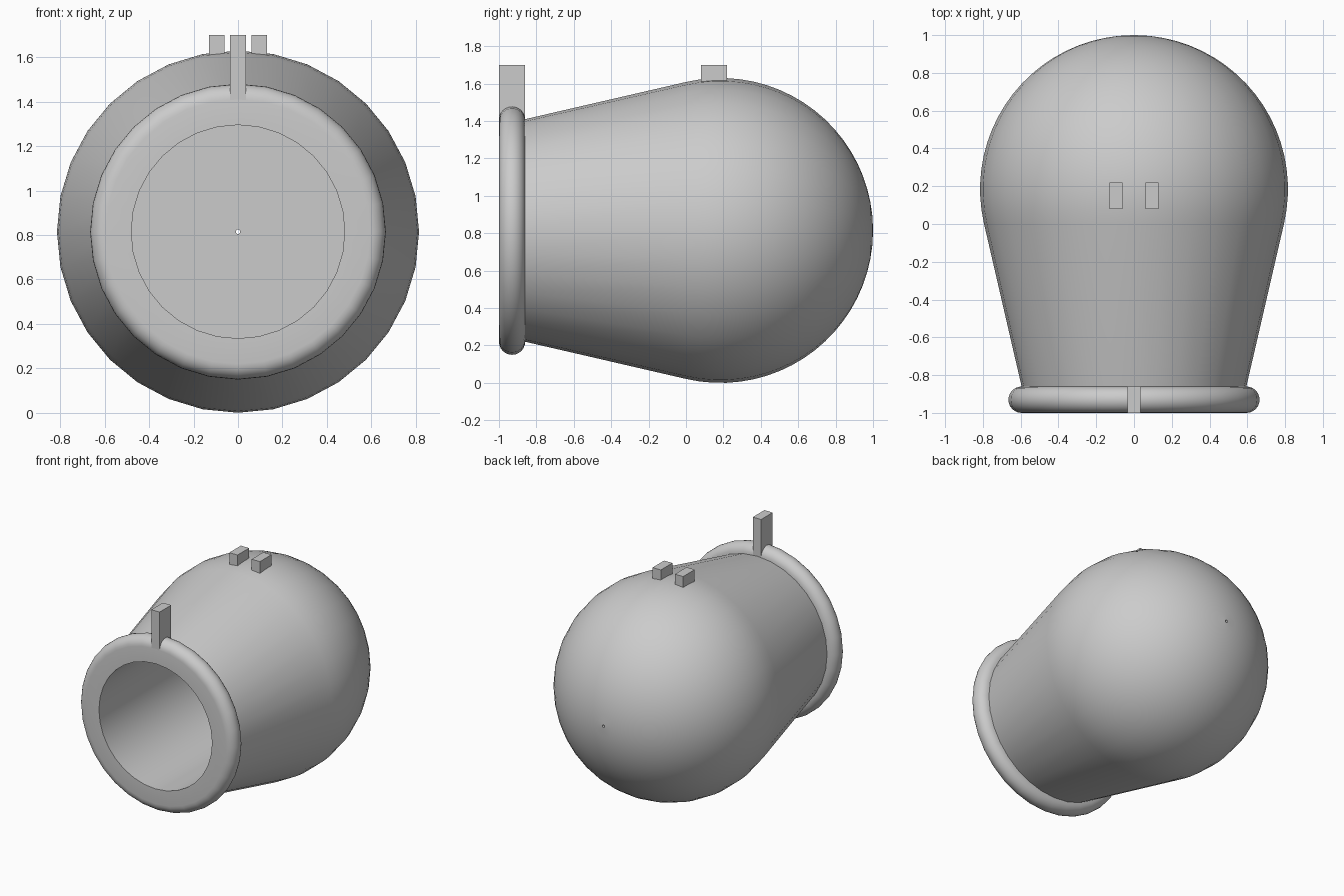
import bpy, bmesh, math
from math import sin, cos, pi, radians

if "Cube" in bpy.data.objects:
    bpy.data.objects.remove(bpy.data.objects["Cube"])

SIDES = 32
AXIS_Z = 0.815          # height of the barrel axis
BALL_R, BALL_Y = 0.815, 0.185
BORE_R, MOUTH_R, HOLE_R = 0.48, 0.595, 0.01


def lathe(name, profile):
    """Spin (radius, y) points around the horizontal barrel axis."""
    bm = bmesh.new()
    rings = []
    for i in range(SIDES):
        a = 2 * pi * i / SIDES
        rings.append([bm.verts.new((r * sin(a), y, AXIS_Z + r * cos(a)))
                      for r, y in profile])
    for i in range(SIDES):
        p, q = rings[i], rings[(i + 1) % SIDES]
        for j in range(len(profile) - 1):
            bm.faces.new((p[j], p[j + 1], q[j + 1], q[j]))
    bmesh.ops.recalc_face_normals(bm, faces=bm.faces)
    mesh = bpy.data.meshes.new(name)
    bm.to_mesh(mesh)
    bm.free()
    obj = bpy.data.objects.new(name, mesh)
    bpy.context.collection.objects.link(obj)
    bpy.context.view_layer.objects.active = obj
    obj.select_set(True)
    bpy.ops.object.shade_smooth_by_angle(angle=radians(35))
    obj.select_set(False)
    return obj


def box(name, lo, hi):
    bpy.ops.mesh.primitive_cube_add(
        size=1, location=[(a + b) / 2 for a, b in zip(lo, hi)])
    obj = bpy.context.object
    obj.name = name
    obj.scale = [b - a for a, b in zip(lo, hi)]
    bpy.ops.object.transform_apply(location=False, rotation=False, scale=True)
    obj.select_set(False)
    return obj


# Barrel: straight bore, small rear vent hole, round breech, tapered neck
barrel = [(BORE_R, -0.86), (BORE_R, 0.5), (HOLE_R, 0.5)]
start, end = math.asin(HOLE_R / BALL_R), radians(103)
for i in range(21):
    t = start + (end - start) * i / 20
    barrel.append((BALL_R * sin(t), BALL_Y + BALL_R * cos(t)))
barrel.append((MOUTH_R, -0.86))
lathe("barrel", barrel)

# Muzzle ring: flat front face and half-round outer edge
ring = [(BORE_R, -0.86), (BORE_R, -1.0)]
for i in range(13):
    t = pi * i / 12
    ring.append((MOUTH_R + 0.07 * sin(t), -0.93 - 0.07 * cos(t)))
lathe("muzzle_ring", ring)

# Sights: one front post and a pair of rear blocks
box("front_sight", (-0.035, -1.0, 1.40), (0.035, -0.86, 1.70))
for side, x in (("left", -0.095), ("right", 0.095)):
    box("rear_sight_" + side, (x - 0.035, 0.08, 1.59), (x + 0.035, 0.22, 1.70))
